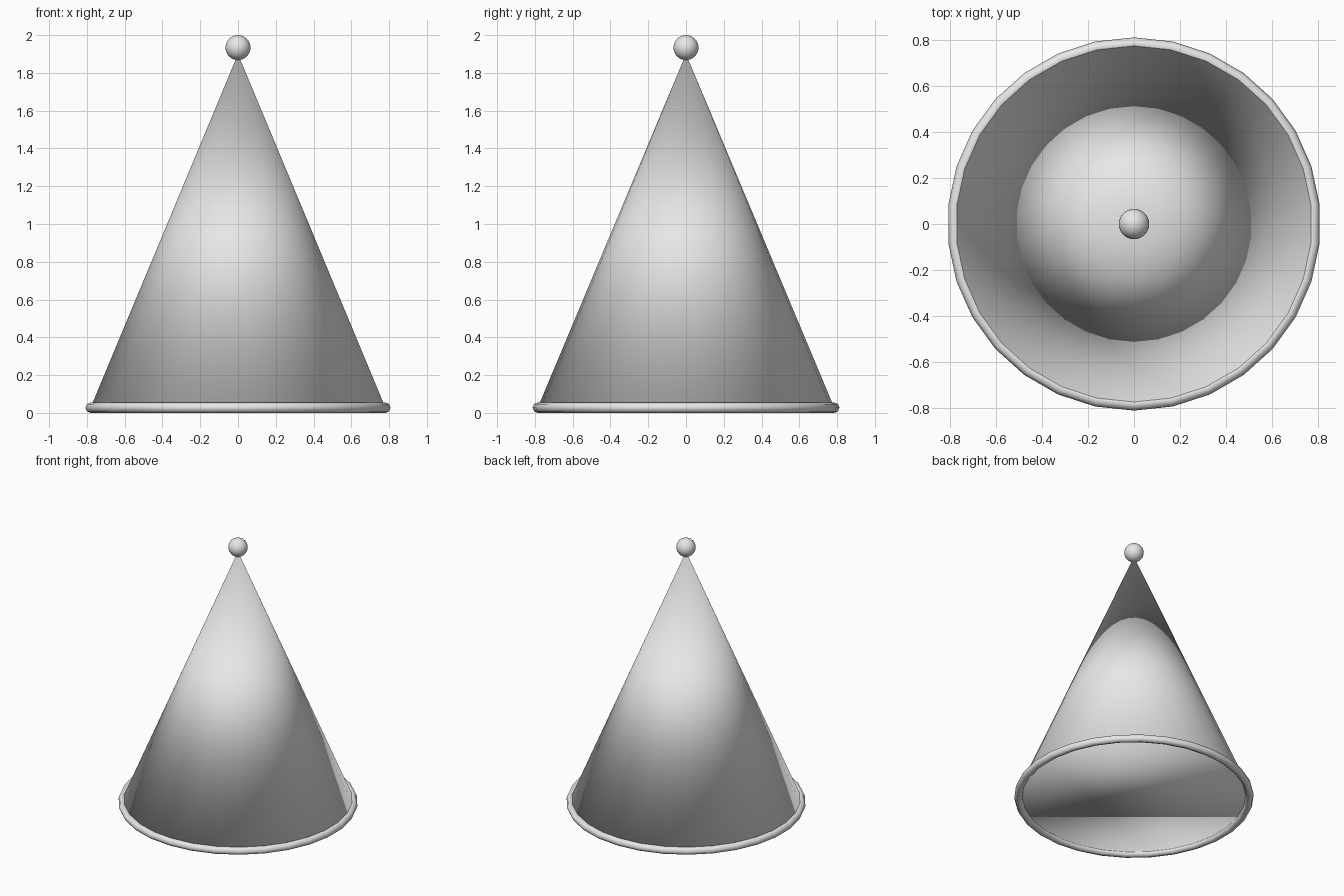
import bpy
from math import pi

if "Cube" in bpy.data.objects:
    bpy.data.objects.remove(bpy.data.objects["Cube"], do_unlink=True)

SIDES = 30
BASE_Z = 0.0275      # height of the cone's base and the rim's centre line
APEX_Z = 1.9
RADIUS = 0.785
BALL = 0.066

grey = bpy.data.materials.new("light_grey")
grey.use_nodes = True
colour = (0.8, 0.8, 0.8, 1)
grey.diffuse_color = colour
grey.node_tree.nodes["Principled BSDF"].inputs["Base Color"].default_value = colour


def finish(name):
    """Name the new part, colour it and shade it smooth."""
    part = bpy.context.object
    part.name = part.data.name = name
    part.data.materials.append(grey)
    bpy.ops.object.shade_smooth()


# Cone body with a closed base
bpy.ops.mesh.primitive_cone_add(vertices=SIDES, radius1=RADIUS, radius2=0,
                                depth=APEX_Z - BASE_Z, end_fill_type='NGON',
                                location=(0, 0, (APEX_Z + BASE_Z) / 2))
finish("cone_body")

# Rolled rim around the base
bpy.ops.mesh.primitive_torus_add(major_segments=SIDES, minor_segments=8,
                                 major_radius=RADIUS, minor_radius=BASE_Z,
                                 location=(0, 0, BASE_Z), rotation=(0, 0, pi / 2))
finish("base_rim")

# Ball on the tip
bpy.ops.mesh.primitive_uv_sphere_add(segments=32, ring_count=16, radius=BALL,
                                     location=(0, 0, 2 - BALL))
finish("tip_ball")
